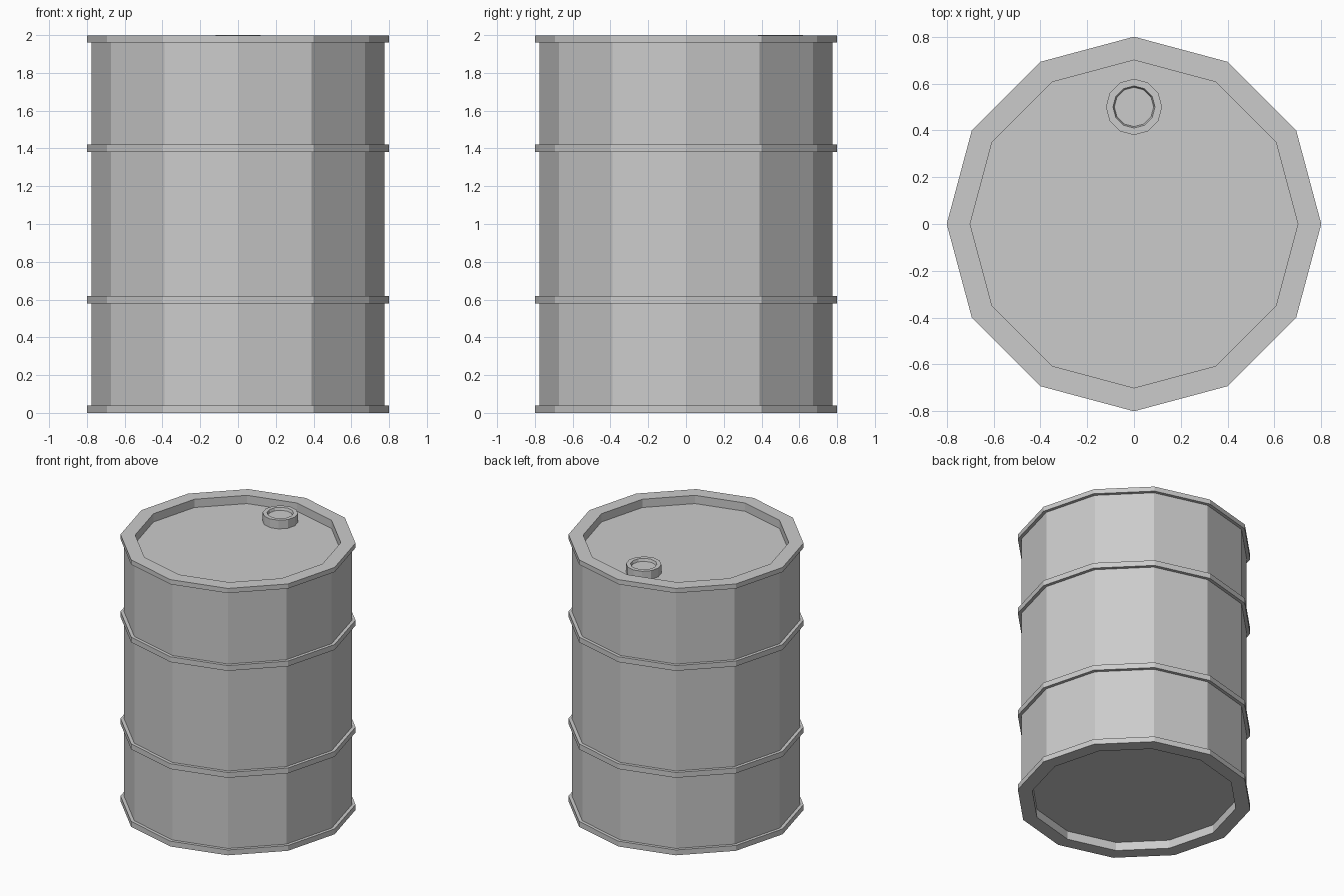
import bpy, bmesh
from math import cos, sin, tau

if "Cube" in bpy.data.objects:
    bpy.data.objects.remove(bpy.data.objects["Cube"])

SIDES = 12


def lathe(name, profile, centre=(0, 0, 0), closed_bottom=True):
    """Sweep an (r, z) profile around z; first and last rings get flat caps."""
    bm = bmesh.new()
    rings = [[bm.verts.new((r * cos(tau * i / SIDES), r * sin(tau * i / SIDES), z))
              for i in range(SIDES)] for r, z in profile]
    for a, b in zip(rings, rings[1:]):
        for i in range(SIDES):
            j = (i + 1) % SIDES
            bm.faces.new((a[i], a[j], b[j], b[i]))
    if closed_bottom:
        bm.faces.new(rings[0][::-1])
    bm.faces.new(rings[-1])
    bmesh.ops.recalc_face_normals(bm, faces=bm.faces)
    mesh = bpy.data.meshes.new(name)
    bm.to_mesh(mesh)
    bm.free()
    obj = bpy.data.objects.new(name, mesh)
    obj.location = centre
    bpy.context.collection.objects.link(obj)
    return obj


BODY, RIM, INNER = 0.776, 0.8, 0.7
TOP, FLOOR = 1.997, 1.935

# drum shell: recessed base, bottom rim, two hoops, top rim, recessed lid
profile = [(INNER, 0.063), (INNER, 0), (RIM, 0), (RIM, 0.04), (BODY, 0.04)]
for z in (0.6, 1.4):
    profile += [(BODY, z - 0.02), (RIM, z - 0.02), (RIM, z + 0.02), (BODY, z + 0.02)]
profile += [(BODY, 1.962), (RIM, 1.962), (RIM, TOP), (INNER, TOP), (INNER, FLOOR)]
lathe("drum_shell", profile)

# filler cap with a shallow dished top, resting on the lid
lathe("filler_cap",
      [(0.12, FLOOR), (0.12, 2.0), (0.09, 2.0), (0.084, 1.98)],
      centre=(0, 0.5, 0), closed_bottom=False)
